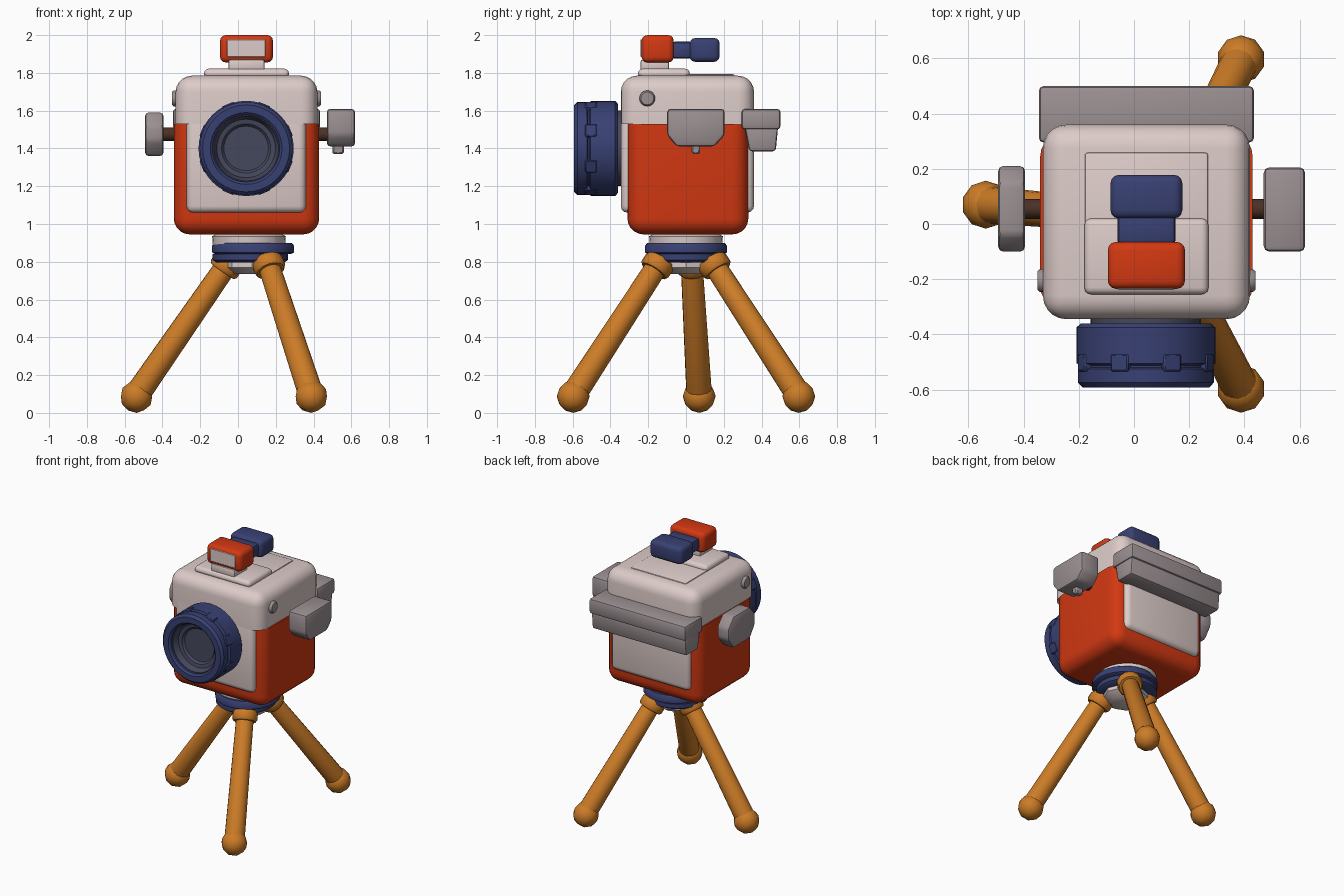
import bpy, bmesh, math
from mathutils import Vector

if "Cube" in bpy.data.objects:
    bpy.data.objects.remove(bpy.data.objects["Cube"])


def mat(name, r, g, b):
    m = bpy.data.materials.new(name)
    m.diffuse_color = (r, g, b, 1)
    m.use_nodes = True
    m.node_tree.nodes["Principled BSDF"].inputs["Base Color"].default_value = m.diffuse_color
    return m


ORANGE = mat("orange red", 0.65, 0.04, 0.006)
WHITE = mat("warm white", 0.72, 0.60, 0.58)
GREY = mat("mauve grey", 0.33, 0.28, 0.29)
BLUE = mat("navy blue", 0.04, 0.052, 0.17)
WOOD = mat("golden wood", 0.60, 0.20, 0.02)
BROWN = mat("dark brown", 0.07, 0.03, 0.02)
GLASS = mat("slate glass", 0.06, 0.065, 0.11)


def finish(name, bm, *mats, angle=40):
    bmesh.ops.recalc_face_normals(bm, faces=bm.faces)
    me = bpy.data.meshes.new(name)
    bm.to_mesh(me)
    bm.free()
    for m in mats:
        me.materials.append(m)
    ob = bpy.data.objects.new(name, me)
    bpy.context.collection.objects.link(ob)
    bpy.ops.object.select_all(action='DESELECT')
    ob.select_set(True)
    bpy.context.view_layer.objects.active = ob
    bpy.ops.object.shade_smooth_by_angle(angle=math.radians(angle))
    return ob


def box(name, x, y, z, m, bevel=0.02, seg=3, keep=None):
    """Rounded box from ranges; edges lying at height `keep` stay sharp."""
    bm = bmesh.new()
    bmesh.ops.create_cube(bm, size=1)
    for v in bm.verts:
        v.co = [r[0] + (c + 0.5) * (r[1] - r[0]) for c, r in zip(v.co, (x, y, z))]
    edges = [e for e in bm.edges if keep is None
             or any(abs(v.co.z - keep) > 1e-4 for v in e.verts)]
    bmesh.ops.bevel(bm, geom=edges, offset=bevel, segments=seg, profile=0.5, affect='EDGES')
    return finish(name, bm, m)


def prism(name, pts, x0, x1, m, bevel=0.015):
    """Extrude a y-z outline along x and soften its edges."""
    bm = bmesh.new()
    f = bm.faces.new([bm.verts.new((x0, y, z)) for y, z in pts])
    g = bmesh.ops.extrude_face_region(bm, geom=[f])["geom"]
    for v in g:
        if isinstance(v, bmesh.types.BMVert):
            v.co.x = x1
    bmesh.ops.bevel(bm, geom=bm.edges[:], offset=bevel, segments=2, profile=0.5, affect='EDGES')
    return finish(name, bm, m)


def lathe(name, prof, origin, axis, m, n=32, angle=40):
    """Spin (radius, distance) points around an axis; radius 0 closes an end."""
    q = Vector(axis).to_track_quat('Z', 'Y')
    o = Vector(origin)
    bm = bmesh.new()
    rings = []
    for r, h in prof:
        k = 1 if r == 0 else n
        rings.append([bm.verts.new(o + q @ Vector((r * math.cos(2 * math.pi * i / n),
                      r * math.sin(2 * math.pi * i / n), h))) for i in range(k)])
    for a, b in zip(rings, rings[1:]):
        for i in range(n):
            j = (i + 1) % n
            vs = [a[i % len(a)], a[j % len(a)], b[j % len(b)], b[i % len(b)]]
            bm.faces.new(list(dict.fromkeys(vs)))
    return finish(name, bm, m, angle=angle)


CX = 0.045

# Camera body: orange shell, white lid, white panel through front and back
box("body_shell", (-0.34, 0.43), (-0.31, 0.33), (0.945, 1.53), ORANGE, 0.085, 5, keep=1.53)
box("body_lid", (-0.33, 0.42), (-0.345, 0.36), (1.53, 1.785), WHITE, 0.085, 5, keep=1.53)
box("face_panel", (-0.272, 0.36), (-0.345, 0.36), (1.06, 1.62), WHITE, 0.035, 3)
box("lid_step", (-0.18, 0.27), (-0.25, 0.26), (1.76, 1.793), WHITE, 0.012, 2)
box("top_plate", (-0.18, 0.27), (-0.255, 0.02), (1.77, 1.822), WHITE, 0.025, 3)
for s in (-1, 1):
    lathe("side_button", [(0, 0), (0.042, 0), (0.042, 0.04), (0.034, 0.05), (0, 0.05)],
          (CX + s * 0.345, -0.205, 1.665), (s, 0, 0), GREY, 16)

# Viewfinder on top
box("finder_stem", (-0.05, 0.14), (-0.24, -0.09), (1.81, 1.87), WHITE, 0.01, 2)
box("finder_front", (-0.095, 0.185), (-0.235, -0.065), (1.855, 2.0), ORANGE, 0.03, 3)
box("finder_window", (-0.058, 0.145), (-0.24, -0.232), (1.885, 1.978), WHITE, 0.003, 1)
box("finder_neck", (-0.06, 0.15), (-0.08, 0.04), (1.875, 1.965), BLUE, 0.02, 2)
box("finder_eyepiece", (-0.085, 0.175), (0.02, 0.178), (1.858, 1.985), BLUE, 0.03, 3)

# Lens
LENS = (0.043, 0, 1.40)
F = (0, -1, 0)
lathe("lens_collar", [(0, 0.32), (0.20, 0.32), (0.20, 0.37), (0, 0.37)], LENS, F, GLASS)
lathe("lens_barrel", [(0, 0.36), (0.235, 0.36), (0.252, 0.375), (0.252, 0.505), (0.234, 0.512),
                      (0.234, 0.52), (0.246, 0.525), (0.246, 0.575), (0.23, 0.592), (0.19, 0.592),
                      (0.177, 0.58), (0.177, 0.50), (0, 0.50)], LENS, F, BLUE, 40)
lathe("lens_glass", [(0.179, 0.565), (0.172, 0.565), (0.155, 0.525), (0.13, 0.52),
                     (0.118, 0.505), (0, 0.505)], LENS, F, GLASS, 40)
for i in range(8):
    a = math.pi * (i + 0.5) / 4
    nub = box("lens_grip", (-0.035, 0.035), (-0.535, -0.47), (0.22, 0.254), BLUE, 0.006, 1)
    nub.location = LENS
    nub.rotation_euler = (0, a, 0)

# Side knobs on brown shafts
lathe("left_shaft", [(0, 0), (0.036, 0), (0.036, 0.16), (0, 0.16)],
      (-0.30, 0.055, 1.475), (-1, 0, 0), BROWN, 12)
lathe("right_shaft", [(0, 0), (0.036, 0), (0.036, 0.16), (0, 0.16)],
      (0.38, 0.055, 1.475), (1, 0, 0), BROWN, 12)
prism("left_knob", [(-0.1, 1.44), (-0.04, 1.36), (0.15, 1.36), (0.21, 1.44),
                    (0.21, 1.52), (0.15, 1.59), (-0.04, 1.59), (-0.1, 1.52)],
      -0.492, -0.395, GREY, 0.018)
prism("right_knob", [(-0.1, 1.61), (-0.1, 1.47), (-0.05, 1.41), (0.15, 1.41),
                     (0.205, 1.47), (0.205, 1.61)], 0.47, 0.62, GREY, 0.02)
box("right_knob_tab", (0.50, 0.56), (0.03, 0.075), (1.37, 1.43), GREY, 0.008, 1)

# Rear handle bar, wider along its upper half
prism("rear_bar_upper", [(0.295, 1.50), (0.50, 1.50), (0.50, 1.61), (0.295, 1.61)],
      -0.345, 0.435, GREY, 0.018)
prism("rear_bar_lower", [(0.335, 1.385), (0.475, 1.385), (0.488, 1.52), (0.31, 1.52)],
      -0.335, 0.425, GREY, 0.015)

# Tripod head
lathe("head_plate", [(0, 0.87), (0.19, 0.87), (0.195, 0.935), (0.17, 0.95), (0, 0.95)],
      (0.058, 0, 0), (0, 0, 1), WHITE, 24)
lathe("head_disc", [(0, 0.84), (0.20, 0.84), (0.217, 0.85), (0.217, 0.885), (0.205, 0.9), (0, 0.9)],
      (0.08, 0, 0), (0, 0, 1), BLUE, 24)
lathe("head_lower_disc", [(0, 0.795), (0.18, 0.795), (0.20, 0.81), (0.20, 0.84), (0, 0.84)],
      (0.065, 0, 0), (0, 0, 1), BLUE, 24)
lathe("head_hub", [(0, 0.735), (0.10, 0.735), (0.15, 0.77), (0.15, 0.80), (0, 0.80)],
      (0.075, 0, 0), (0, 0, 1), WHITE, 8)

# Three legs, each with a collar at the top and a ball foot
for top, foot in (((0.16, -0.145, 0.79), (0.388, -0.597, 0.093)),
                  ((0.16, 0.145, 0.79), (0.388, 0.597, 0.093)),
                  ((-0.055, 0.03, 0.79), (-0.537, 0.07, 0.093))):
    t, f = Vector(top), Vector(foot)
    d, L = f - t, (f - t).length
    lathe("leg", [(0, -0.03), (0.045, -0.03), (0.058, 0), (0.068, L), (0, L)], t, d, WOOD, 16)
    lathe("leg_collar", [(0.05, -0.025), (0.075, -0.025), (0.084, -0.01), (0.084, 0.035),
                         (0.075, 0.048), (0.05, 0.048)], t, d, WOOD, 12)
    bm = bmesh.new()
    bmesh.ops.create_icosphere(bm, subdivisions=2, radius=0.087)
    bmesh.ops.translate(bm, verts=bm.verts, vec=f - Vector((0, 0, 0.006)))
    finish("leg_foot", bm, WOOD, angle=30)
